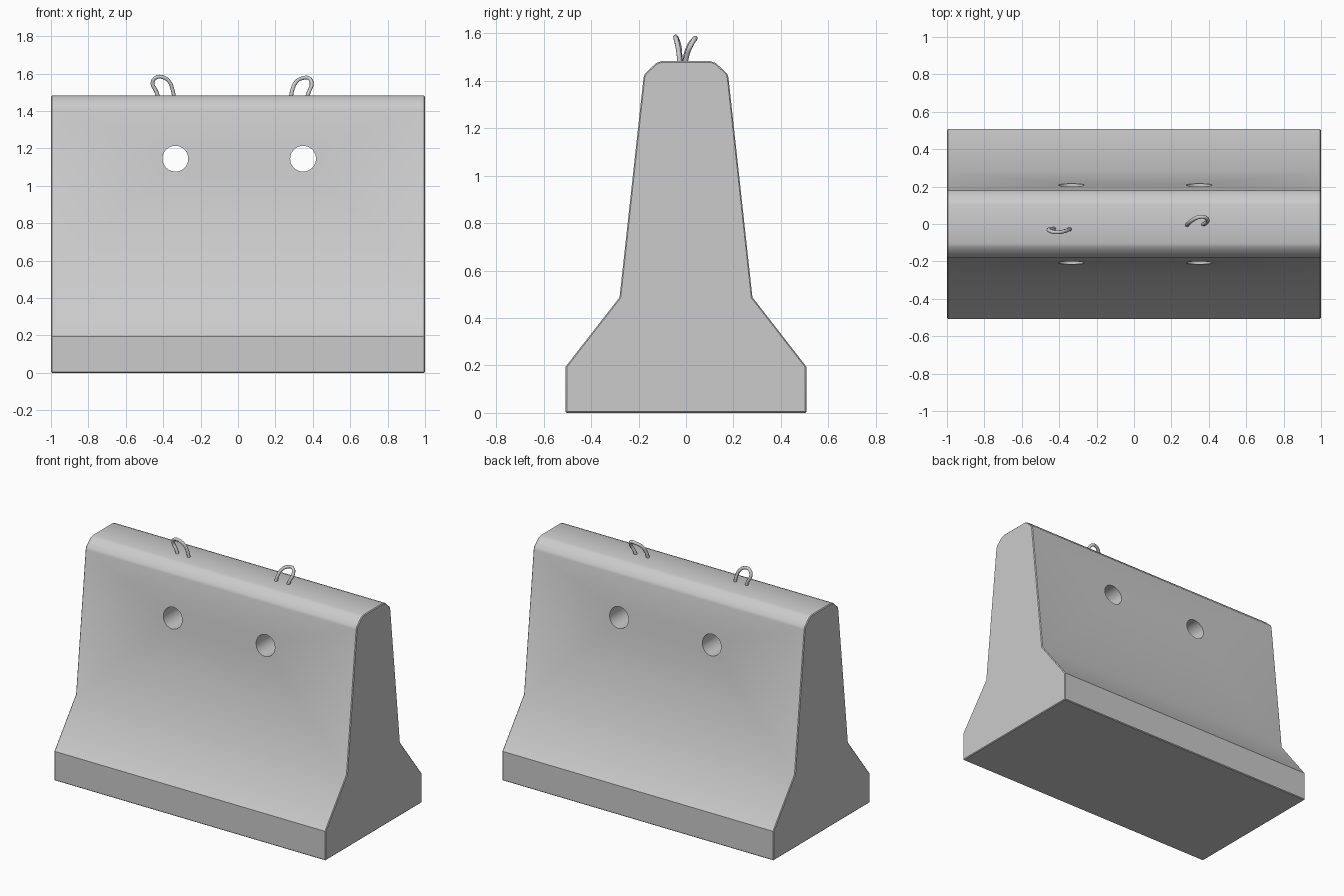
import bpy, bmesh, math
from mathutils import Vector

if "Cube" in bpy.data.objects:
    bpy.data.objects.remove(bpy.data.objects["Cube"])


def finish(obj, angle=35):
    bpy.ops.object.select_all(action='DESELECT')
    obj.select_set(True)
    bpy.context.view_layer.objects.active = obj
    bpy.ops.object.shade_smooth_by_angle(angle=math.radians(angle))


# Concrete body: half profile (y, z), mirrored and extruded along x
half = [(0.507, 0), (0.507, 0.195), (0.28, 0.487), (0.179, 1.412), (0.173, 1.43),
        (0.126, 1.474), (0.104, 1.482)]
profile = half + [(-y, z) for y, z in reversed(half)]
bm = bmesh.new()
face = bm.faces.new([bm.verts.new((-1, y, z)) for y, z in profile])
ext = bmesh.ops.extrude_face_region(bm, geom=[face])
bmesh.ops.translate(bm, vec=(2, 0, 0),
                    verts=[v for v in ext["geom"] if isinstance(v, bmesh.types.BMVert)])
bmesh.ops.recalc_face_normals(bm, faces=bm.faces)
mesh = bpy.data.meshes.new("barrier_body")
bm.to_mesh(mesh)
bm.free()
body = bpy.data.objects.new("barrier_body", mesh)
bpy.context.collection.objects.link(body)
bpy.context.view_layer.objects.active = body

# Slightly softened edges
bev = body.modifiers.new("edge_bevel", 'BEVEL')
bev.width = 0.005
bev.segments = 1
bev.limit_method = 'ANGLE'
bev.angle_limit = math.radians(60)
bpy.ops.object.modifier_apply(modifier=bev.name)

# Two round through holes
for x in (-0.335, 0.348):
    bpy.ops.mesh.primitive_cylinder_add(vertices=40, radius=0.069, depth=1.4,
                                        location=(x, 0, 1.145),
                                        rotation=(math.pi / 2, 0, 0))
    cutter = bpy.context.object
    cutter.name = "hole_cutter"
    cutter.hide_render = True
    mod = body.modifiers.new("hole", 'BOOLEAN')
    mod.operation = 'DIFFERENCE'
    mod.solver = 'EXACT'
    mod.object = cutter
    bpy.context.view_layer.objects.active = body
    bpy.ops.object.modifier_apply(modifier=mod.name)
    bpy.data.objects.remove(cutter, do_unlink=True)
finish(body)


# Bent wire lifting loops
def lifting_loop(name, points):
    curve = bpy.data.curves.new(name, 'CURVE')
    curve.dimensions = '3D'
    curve.bevel_depth = 0.0105
    curve.bevel_resolution = 2
    curve.use_fill_caps = True
    curve.resolution_u = 4
    spline = curve.splines.new('BEZIER')
    spline.bezier_points.add(len(points) - 1)
    for bp, p in zip(spline.bezier_points, points):
        bp.co = Vector(p)
        bp.handle_left_type = bp.handle_right_type = 'AUTO'
    obj = bpy.data.objects.new(name, curve)
    bpy.context.collection.objects.link(obj)
    bpy.ops.object.select_all(action='DESELECT')
    obj.select_set(True)
    bpy.context.view_layer.objects.active = obj
    bpy.ops.object.convert(target='MESH')
    finish(bpy.context.object, 50)


lifting_loop("lifting_loop_left", [
    (-0.422, -0.025, 1.46), (-0.437, -0.026, 1.505), (-0.457, -0.031, 1.55),
    (-0.438, -0.041, 1.579), (-0.405, -0.044, 1.582), (-0.37, -0.038, 1.56),
    (-0.35, -0.03, 1.515), (-0.34, -0.027, 1.46)])
lifting_loop("lifting_loop_right", [
    (0.281, -0.008, 1.46), (0.291, 0.002, 1.515), (0.312, 0.02, 1.557),
    (0.343, 0.036, 1.575), (0.378, 0.036, 1.576), (0.394, 0.018, 1.545),
    (0.38, 0.003, 1.505), (0.364, -0.004, 1.46)])
